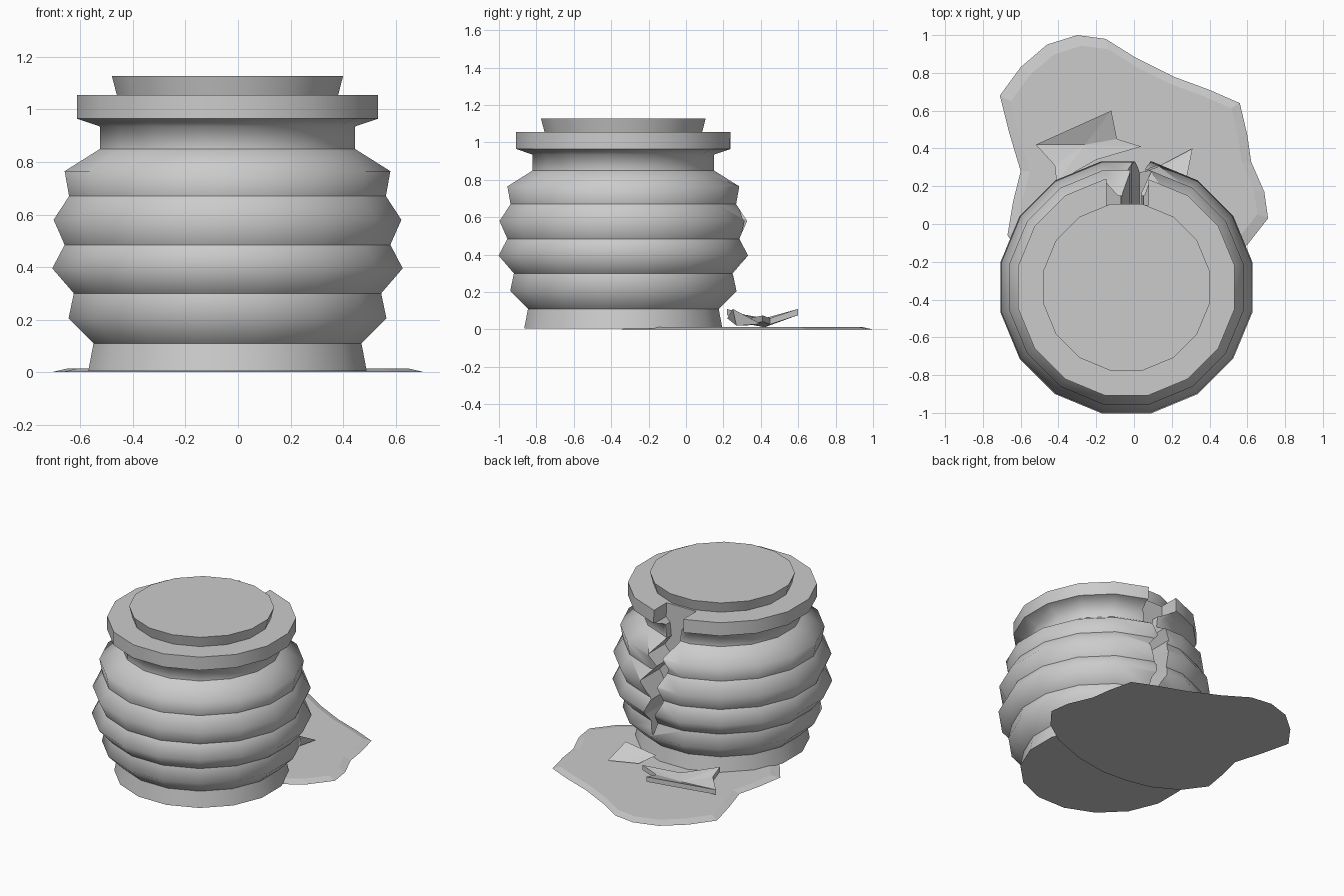
import bpy, bmesh
from math import pi, cos, sin

if "Cube" in bpy.data.objects:
    bpy.data.objects.remove(bpy.data.objects["Cube"])

CX, CY, SIDES = -0.04, -0.335, 16


def finish(name, bm, smooth=False):
    bmesh.ops.recalc_face_normals(bm, faces=bm.faces)
    me = bpy.data.meshes.new(name)
    for f in bm.faces:
        f.smooth = smooth
    bm.to_mesh(me)
    bm.free()
    ob = bpy.data.objects.new(name, me)
    bpy.context.collection.objects.link(ob)
    return ob


def lathe(name, profile):
    """profile: (half width, z, sharp ring) turned into a closed 16-sided solid"""
    bm = bmesh.new()
    rings = []
    for hw, z, sharp in profile:
        r = hw / cos(pi / SIDES)
        rings.append([bm.verts.new((CX + r * cos((i + .5) * 2 * pi / SIDES),
                                    CY + r * sin((i + .5) * 2 * pi / SIDES), z))
                      for i in range(SIDES)])
    for a, b in zip(rings, rings[1:]):
        for i in range(SIDES):
            j = (i + 1) % SIDES
            bm.faces.new((a[i], a[j], b[j], b[i]))
    bm.faces.new(rings[0])
    bm.faces.new(rings[-1])
    for ring, (hw, z, sharp) in zip(rings, profile):
        for i in range(SIDES):
            if sharp:
                bm.edges.get((ring[i], ring[(i + 1) % SIDES])).smooth = False
    return finish(name, bm, True)


# ribbed pot: sharp valleys, soft peaks
pot = lathe("pot", [
    (.53, .005, 1), (.51, .11, 1), (.605, .205, 0), (.585, .30, 1),
    (.667, .395, 0), (.62, .485, 1), (.662, .58, 0), (.603, .67, 1),
    (.62, .765, 0), (.485, .85, 1), (.485, .935, 0), (.573, .965, 1),
    (.573, 1.055, 1)])

# lid, flaring slightly upwards
lathe("lid", [(.42, 1.05, 1), (.44, 1.127, 1)])

# zigzag crack down the back: (z, left x, right x)
crack = [(1.2, -.14, .07), (.96, -.15, .08), (.93, -.07, .05), (.84, -.06, .04),
         (.77, -.02, .09), (.70, -.06, .03), (.59, -.01, .13), (.47, -.03, .06),
         (.36, .02, .10), (.22, .06, .07)]
bm = bmesh.new()
rows = [[bm.verts.new((x, y, z)) for x, y in ((a, .10), (b, .10), (b, .6), (a, .6))]
        for z, a, b in crack]
for p, q in zip(rows, rows[1:]):
    for i in range(4):
        j = (i + 1) % 4
        bm.faces.new((p[i], p[j], q[j], q[i]))
bm.faces.new(rows[0])
bm.faces.new(rows[-1])
cutter = finish("crack_cutter", bm)
cutter.hide_render = True
mod = pot.modifiers.new("crack", 'BOOLEAN')
mod.operation, mod.solver, mod.object = 'DIFFERENCE', 'EXACT', cutter
bpy.context.view_layer.objects.active = pot
bpy.ops.object.modifier_apply(modifier="crack")
bpy.data.objects.remove(cutter)

# spilled puddle: outline with a raised inner area
outline = [(-.71, .68), (-.6, .83), (-.46, .95), (-.3, 1.0), (-.15, .98), (.01, .88),
           (.21, .78), (.4, .71), (.56, .64), (.6, .47), (.62, .33), (.69, .17),
           (.71, .03), (.6, -.11), (.44, -.22), (.2, -.31), (-.03, -.35),
           (-.22, -.34), (-.39, -.305), (-.56, -.21), (-.67, -.06), (-.64, .12),
           (-.6, .28), (-.66, .48)]
bm = bmesh.new()
low = [bm.verts.new((x, y, 0)) for x, y in outline]
top = [bm.verts.new((x * .92, .3 + (y - .3) * .92, .013)) for x, y in outline]
bm.faces.new(low)
bm.faces.new(top)
for i in range(len(low)):
    j = (i + 1) % len(low)
    bm.faces.new((low[i], low[j], top[j], top[i]))
finish("puddle", bm)

# large cupped shard: fan around a low centre, thickened
rim = [(-.52, .42, .06), (-.12, .60, .11), (-.09, .45, .06), (.04, .41, .075),
       (-.20, .34, .06), (-.41, .22, .11), (-.42, .31, .08)]
bm = bmesh.new()
mid = bm.verts.new((-.26, .42, .045))
vs = [bm.verts.new(p) for p in rim]
for i in range(len(vs)):
    bm.faces.new((mid, vs[(i + 1) % len(vs)], vs[i]))
geo = bmesh.ops.extrude_face_region(bm, geom=bm.faces[:])["geom"]
for v in geo:
    if isinstance(v, bmesh.types.BMVert):
        v.co.z -= .033
finish("large_shard", bm)

# small pointed shard
bm = bmesh.new()
for p in [(.31, .40, .03), (.28, .25, .11), (.07, .22, .06), (.14, .31, .02), (.26, .27, .02)]:
    bm.verts.new(p)
bmesh.ops.convex_hull(bm, input=bm.verts[:])
finish("small_shard", bm)
